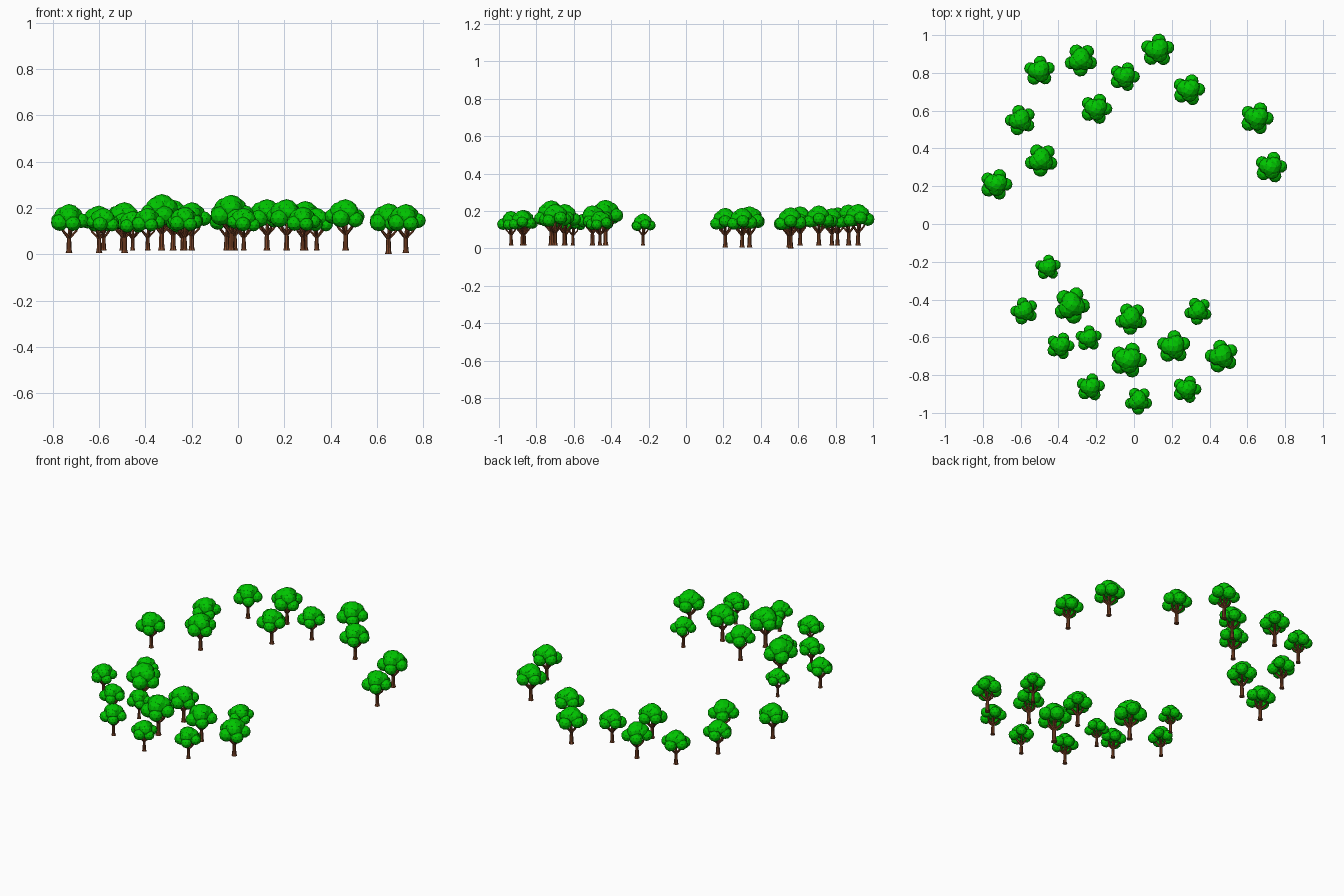
import bpy, bmesh, math
from mathutils import Vector, Matrix

default_cube = bpy.data.objects.get("Cube")
if default_cube:
    bpy.data.objects.remove(default_cube, do_unlink=True)


def make_material(name, colour):
    material = bpy.data.materials.new(name)
    material.use_nodes = True
    material.diffuse_color = colour
    material.node_tree.nodes["Principled BSDF"].inputs["Base Color"].default_value = colour
    return material


leaf_green = make_material("leaf green", (0, 0.56, 0, 1))
bark_brown = make_material("bark brown", (0.21, 0.06, 0.02, 1))


def add_limb(bm, points, radii, sides=6):
    """Sweep a tapered polygon tube along a path."""
    rings = []
    for i, point in enumerate(points):
        before, after = points[max(i - 1, 0)], points[min(i + 1, len(points) - 1)]
        turn = (after - before).to_track_quat("Z", "Y")
        ring = []
        for k in range(sides):
            a = math.tau * k / sides
            offset = Vector((math.cos(a), math.sin(a), 0)) * radii[i]
            ring.append(bm.verts.new(point + turn @ offset))
        rings.append(ring)
    for low, high in zip(rings, rings[1:]):
        for k in range(sides):
            n = (k + 1) % sides
            bm.faces.new((low[k], low[n], high[n], high[k]))
    bm.faces.new(rings[0][::-1])
    bm.faces.new(rings[-1])


def add_clump(bm, centre, radius, height):
    """One faceted, slightly flattened ball of leaves."""
    matrix = (Matrix.Translation(centre) @ Matrix.Rotation(centre.x * 9, 4, "Z")
              @ Matrix.Diagonal((radius, radius, height, 1)))
    bmesh.ops.create_icosphere(bm, subdivisions=2, radius=1, matrix=matrix)


def polar(angle, distance, z):
    a = math.radians(angle)
    return Vector((distance * math.cos(a), distance * math.sin(a), z))


def finish_mesh(bm, name, material):
    mesh = bpy.data.meshes.new(name)
    bm.to_mesh(mesh)
    bm.free()
    mesh.materials.append(material)
    return mesh


# Outer leaf clumps of a tree of unit height: angle, distance, height, radius
outer_clumps = [(0, .25, .66, .16), (68, .23, .63, .17), (146, .25, .67, .16),
                (214, .23, .62, .18), (290, .24, .60, .16)]
# Upper clumps that round off the crown
upper_clumps = [(35, .10, .76, .20), (155, .11, .75, .21), (275, .10, .74, .20)]

# Crown
bm = bmesh.new()
for angle, distance, z, radius in outer_clumps + upper_clumps:
    add_clump(bm, polar(angle, distance, z), radius, radius * .95)
add_clump(bm, Vector((0, 0, .77)), .24, .23)
crown_mesh = finish_mesh(bm, "tree_crown", leaf_green)

# Trunk with flared foot, and one bent branch to each outer clump
bm = bmesh.new()
add_limb(bm, [Vector((0, 0, z)) for z in (0, .06, .3, .4)], (.07, .052, .043, .035), 8)
for angle, distance, z, radius in outer_clumps:
    path = [Vector((0, 0, .3)), polar(angle, distance * .6, .45), polar(angle, distance * .9, z)]
    add_limb(bm, path, (.033, .024, .016))
add_limb(bm, [Vector((0, 0, .35)), Vector((.02, 0, .7))], (.033, .025))
trunk_mesh = finish_mesh(bm, "tree_trunk", bark_brown)

# Grove: x, y, height of the crown top, turn in degrees
grove = [
    (-.50, .81, .22, 18), (-.28, .87, .235, 52), (-.05, .78, .215, 0),
    (.125, .92, .238, 15), (.29, .71, .23, 3), (-.20, .61, .225, 0),
    (-.60, .55, .21, 35), (-.49, .34, .225, 50), (-.73, .21, .217, 0),
    (.65, .56, .225, 0), (.725, .30, .217, 5), (-.455, -.23, .187, 18),
    (-.58, -.46, .20, 35), (-.33, -.43, .26, 67), (-.015, -.50, .23, 50),
    (.34, -.46, .20, 47), (-.39, -.645, .20, 0), (-.24, -.605, .19, 18),
    (-.03, -.72, .257, 0), (.21, -.65, .238, 18), (.465, -.70, .238, 32),
    (-.23, -.865, .205, 10), (.025, -.935, .20, 52), (.28, -.875, .205, 0),
]
for number, (x, y, top, turn) in enumerate(grove, 1):
    # The ground dips slightly behind the middle
    ground = .005 if 0 < y < .6 else .016
    for part, mesh in (("crown", crown_mesh), ("trunk", trunk_mesh)):
        tree = bpy.data.objects.new(f"tree_{number}_{part}", mesh)
        # The lowest tree stands on the floor itself
        tree.location = (x, y, 0 if x == .65 else ground)
        tree.rotation_euler.z = math.radians(turn)
        tree.scale = [top - ground] * 3
        bpy.context.collection.objects.link(tree)
